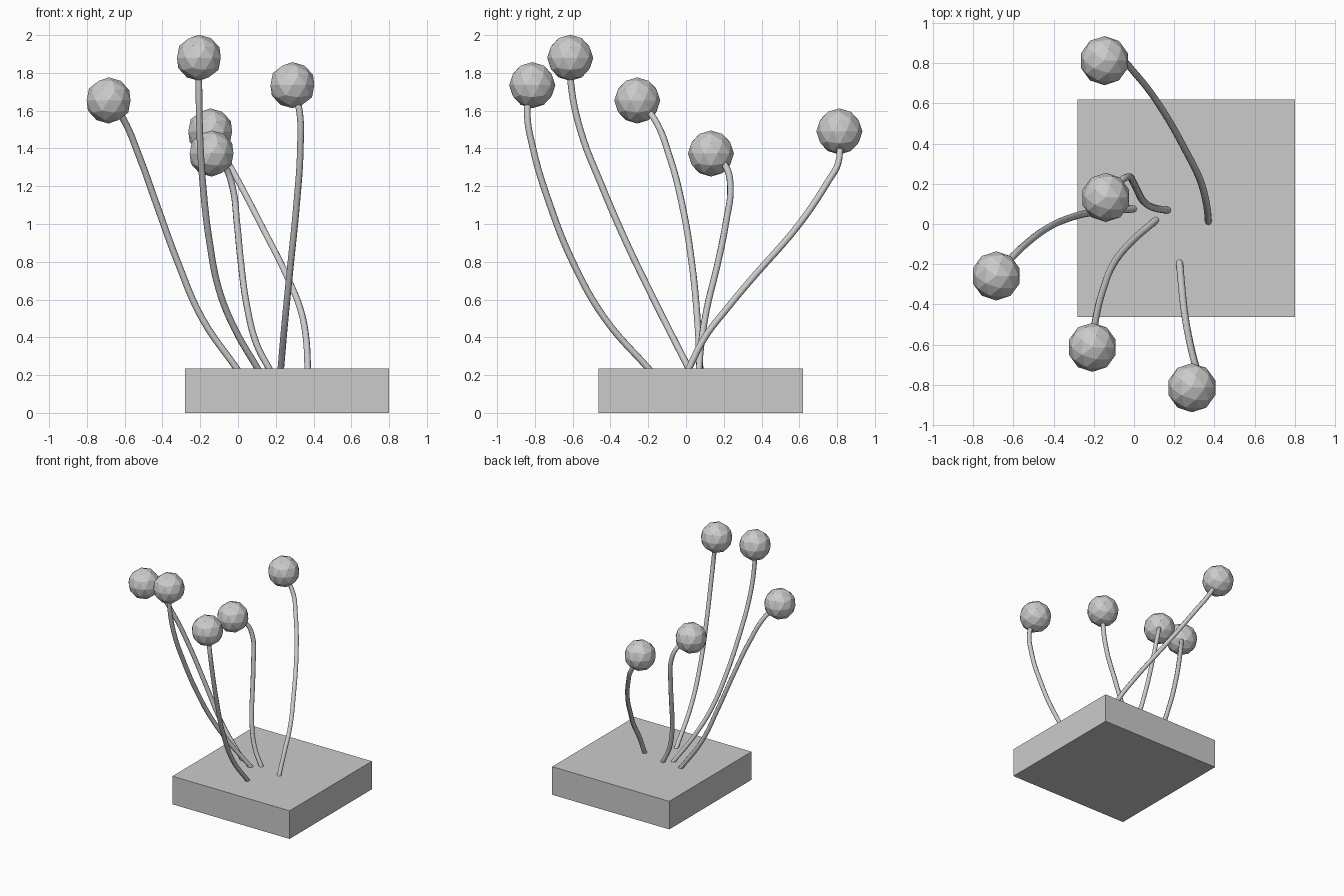
import bpy

# Square base slab
bpy.ops.mesh.primitive_cube_add(size=1, location=(0.26, 0.078, 0.117))
base = bpy.context.object
base.name = "base"
base.scale = (1.08, 1.083, 0.234)

# Stem paths: root on the slab to the centre of the ball
stems = [
    [(0.00, 0.075, 0.225), (-0.19, 0.06, 0.50), (-0.32, 0.03, 0.80),
     (-0.43, -0.02, 1.10), (-0.52, -0.085, 1.35), (-0.61, -0.17, 1.56), (-0.685, -0.258, 1.654)],
    [(0.11, 0.02, 0.225), (-0.02, -0.095, 0.45), (-0.10, -0.195, 0.65), (-0.15, -0.315, 0.90),
     (-0.185, -0.445, 1.20), (-0.203, -0.56, 1.50), (-0.207, -0.61, 1.75), (-0.207, -0.613, 1.88)],
    [(0.226, -0.19, 0.225), (0.25, -0.43, 0.50), (0.28, -0.60, 0.80),
     (0.31, -0.72, 1.10), (0.33, -0.81, 1.40), (0.325, -0.84, 1.60), (0.288, -0.814, 1.735)],
    [(0.37, 0.01, 0.225), (0.36, 0.10, 0.40), (0.33, 0.215, 0.55), (0.27, 0.34, 0.70),
     (0.12, 0.60, 1.00), (0.00, 0.755, 1.23), (-0.05, 0.805, 1.32), (-0.147, 0.812, 1.49)],
    [(0.17, 0.068, 0.225), (0.10, 0.08, 0.36), (0.05, 0.11, 0.55), (0.015, 0.17, 0.80),
     (-0.005, 0.21, 1.00), (-0.03, 0.235, 1.20), (-0.07, 0.21, 1.305), (-0.14, 0.132, 1.373)],
]


def add_stem(path, name):
    curve = bpy.data.curves.new(name, 'CURVE')
    curve.dimensions = '3D'
    curve.bevel_depth = 0.0175
    curve.bevel_resolution = 2
    curve.resolution_u = 6
    curve.use_fill_caps = True
    spline = curve.splines.new('BEZIER')
    spline.bezier_points.add(len(path) - 1)
    for point, co in zip(spline.bezier_points, path):
        point.co = co
        point.handle_left_type = point.handle_right_type = 'AUTO'
    bpy.context.collection.objects.link(bpy.data.objects.new(name, curve))


# Curved stems, each topped by a faceted ball
for i, path in enumerate(stems, 1):
    add_stem(path, f"stem_{i}")
    bpy.ops.mesh.primitive_ico_sphere_add(subdivisions=2, radius=0.122, location=path[-1])
    bpy.context.object.name = f"ball_{i}"
